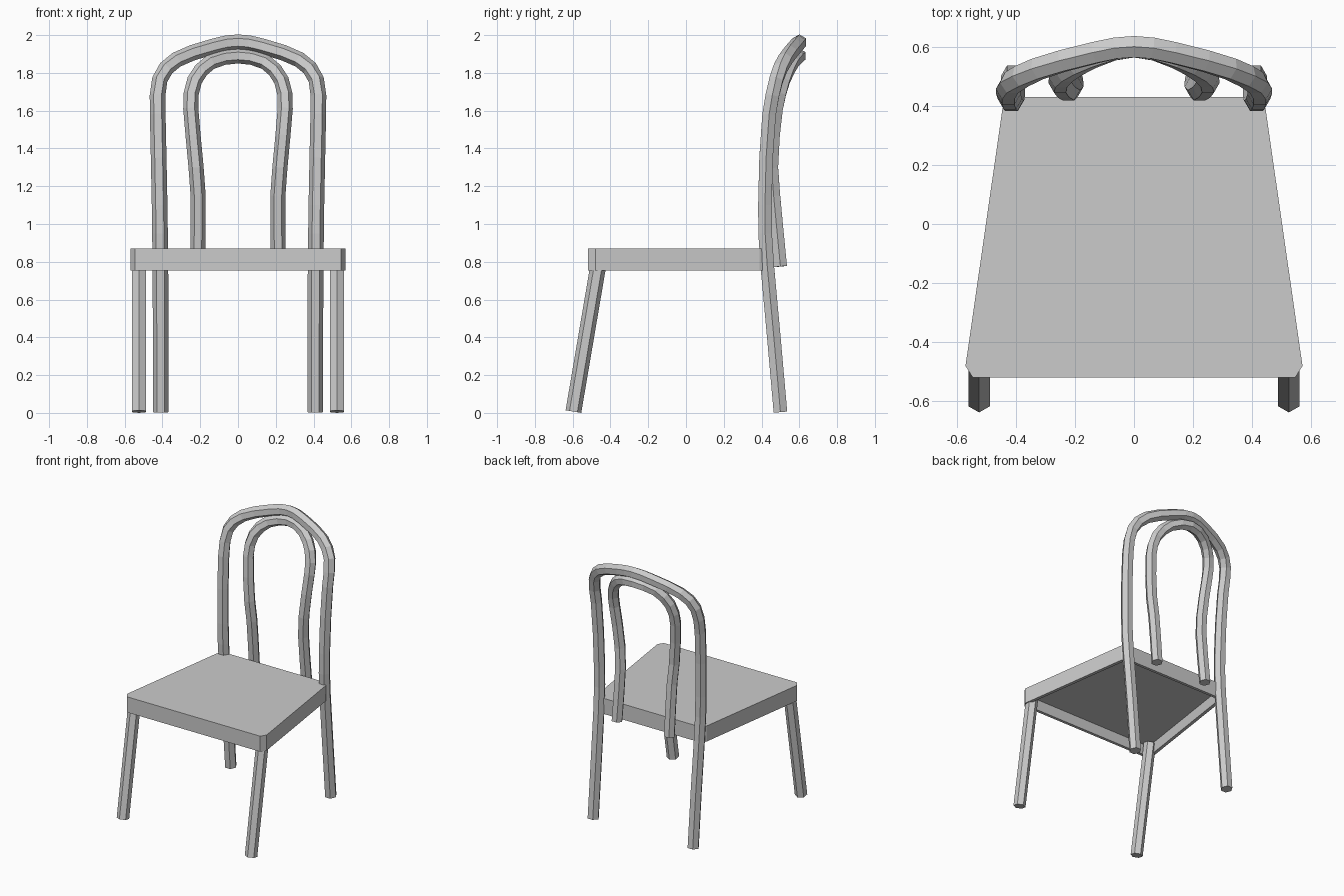
import bpy, bmesh, math
from mathutils import Vector

if "Cube" in bpy.data.objects:
    bpy.data.objects.remove(bpy.data.objects["Cube"])


def finish(name, bm):
    bmesh.ops.recalc_face_normals(bm, faces=bm.faces)
    me = bpy.data.meshes.new(name)
    bm.to_mesh(me)
    bm.free()
    ob = bpy.data.objects.new(name, me)
    bpy.context.collection.objects.link(ob)
    return ob


def tube(name, path, radius, phase=0.0, sides=6):
    """Sweep a polygon along a path, keeping the section aligned with the y axis."""
    pts = [Vector(p) for p in path]
    bm = bmesh.new()
    rings = []
    for i, p in enumerate(pts):
        a = (p - pts[i - 1]).normalized() if i > 0 else Vector()
        b = (pts[i + 1] - p).normalized() if i < len(pts) - 1 else Vector()
        t = (a + b).normalized()
        depth = Vector((0, 1, 0))
        depth = (depth - t * depth.dot(t)).normalized()
        side = t.cross(depth)
        ring = []
        for k in range(sides):
            ang = phase + 2 * math.pi * k / sides
            ring.append(bm.verts.new(
                p + radius * (math.cos(ang) * depth + math.sin(ang) * side)))
        rings.append(ring)
    for r0, r1 in zip(rings, rings[1:]):
        for k in range(sides):
            n = (k + 1) % sides
            bm.faces.new((r0[k], r0[n], r1[n], r1[k]))
    bm.faces.new(rings[0])
    bm.faces.new(rings[-1])
    return finish(name, bm)


def arch(half):
    """Mirror a half path (last point on x = 0) into a full arch."""
    return [(-x, y, z) for x, y, z in half] + half[-2::-1]


# Seat: tapered slab with clipped corners and a hollow underside
half = [(0.545, -0.52), (0.57, -0.48), (0.445, 0.39), (0.425, 0.43)]
outline = half + [(-x, y) for x, y in reversed(half)]
bm = bmesh.new()
bottom = bm.faces.new([bm.verts.new((x, y, 0.755)) for x, y in outline])
top = bm.faces.new([bm.verts.new((x, y, 0.87)) for x, y in outline])
bv, tv = list(bottom.verts), list(top.verts)
for i in range(len(bv)):
    j = (i + 1) % len(bv)
    bm.faces.new((bv[i], bv[j], tv[j], tv[i]))
bmesh.ops.recalc_face_normals(bm, faces=bm.faces)
bmesh.ops.inset_region(bm, faces=[bottom], thickness=0.025)
panel = bmesh.ops.extrude_face_region(bm, geom=[bottom])["geom"]
bmesh.ops.translate(bm, vec=(0, 0, 0.08),
                    verts=[g for g in panel if isinstance(g, bmesh.types.BMVert)])
if bottom.is_valid:
    bmesh.ops.delete(bm, geom=[bottom], context='FACES_ONLY')
finish("seat", bm)

# Front legs: splayed forward
for s, label in ((-1, "left"), (1, "right")):
    tube("front_leg_" + label,
         [(s * 0.524, -0.596, 0.007), (s * 0.524, -0.456, 0.83)], 0.042)

# Back frame: rear legs and outer arch in one bent tube
frame = [(0.409, 0.500, 0.004), (0.409, 0.465, 0.40), (0.411, 0.430, 0.78),
         (0.413, 0.419, 0.95), (0.415, 0.418, 1.10), (0.420, 0.424, 1.35),
         (0.425, 0.440, 1.58), (0.426, 0.457, 1.68), (0.414, 0.478, 1.765),
         (0.380, 0.500, 1.825), (0.325, 0.525, 1.870), (0.240, 0.552, 1.907),
         (0.130, 0.580, 1.940), (0.060, 0.595, 1.957), (0.0, 0.600, 1.962)]
tube("back_frame", arch(frame), 0.0415, math.pi / 6)

# Inner back loop
loop = [(0.214, 0.500, 0.775), (0.211, 0.480, 0.98), (0.211, 0.464, 1.15),
        (0.222, 0.453, 1.30), (0.238, 0.462, 1.47), (0.250, 0.478, 1.61),
        (0.248, 0.495, 1.69), (0.230, 0.515, 1.76), (0.195, 0.538, 1.815),
        (0.145, 0.562, 1.857), (0.075, 0.587, 1.882), (0.0, 0.598, 1.890)]
tube("back_loop", arch(loop), 0.040, math.pi / 6)
